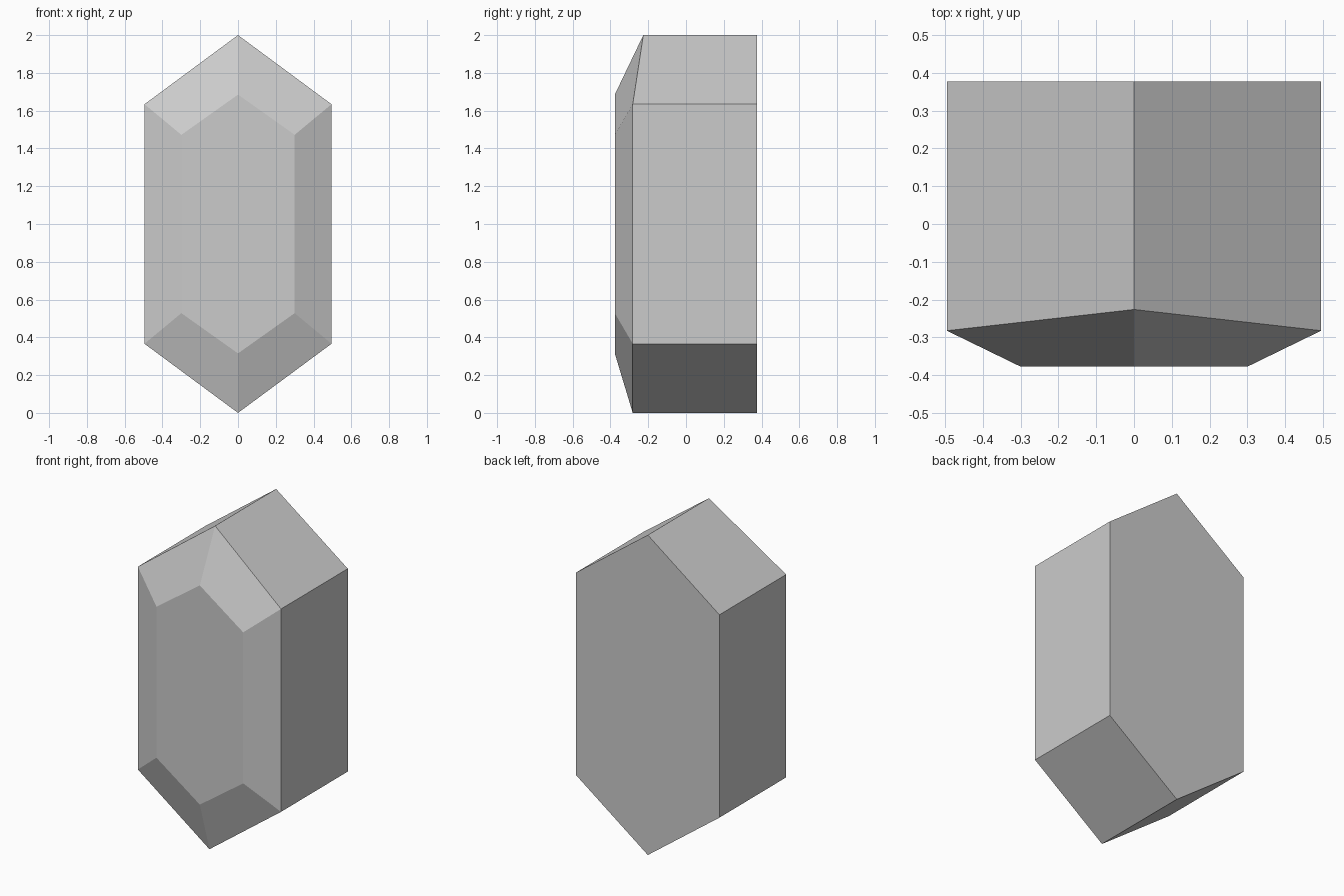
import bpy, bmesh

cube = bpy.data.objects.get("Cube")
if cube:
    bpy.data.objects.remove(cube, do_unlink=True)

# Plain grey crystal material
grey = bpy.data.materials.new("crystal_grey")
grey.use_nodes = True
colour = (0.6, 0.6, 0.6, 1)
grey.diffuse_color = colour
grey.node_tree.nodes["Principled BSDF"].inputs["Base Color"].default_value = colour


def hexagon(bm, half_width, shoulder, tip, y, top_y):
    """Upright pointed hexagon, symmetric about z = 1."""
    points = [(0, tip), (half_width, shoulder), (half_width, -shoulder),
              (0, -tip), (-half_width, -shoulder), (-half_width, shoulder)]
    return [bm.verts.new((x, top_y if i == 0 else y, 1 + z))
            for i, (x, z) in enumerate(points)]


# Back outline, front rim (upper tip set back) and raised front facet
bm = bmesh.new()
back = hexagon(bm, 0.495, 0.634, 1, 0.377, 0.377)
rim = hexagon(bm, 0.495, 0.634, 1, -0.282, -0.226)
facet = hexagon(bm, 0.3, 0.472, 0.685, -0.377, -0.377)

# Side walls and bevelled facets between successive outlines
for a, b in ((back, rim), (rim, facet)):
    for i in range(6):
        j = (i + 1) % 6
        bm.faces.new((a[i], a[j], b[j], b[i]))
bm.faces.new(back)
bm.faces.new(facet)
bmesh.ops.recalc_face_normals(bm, faces=bm.faces)

mesh = bpy.data.meshes.new("crystal")
bm.to_mesh(mesh)
bm.free()
mesh.materials.append(grey)
crystal = bpy.data.objects.new("crystal", mesh)
bpy.context.collection.objects.link(crystal)
